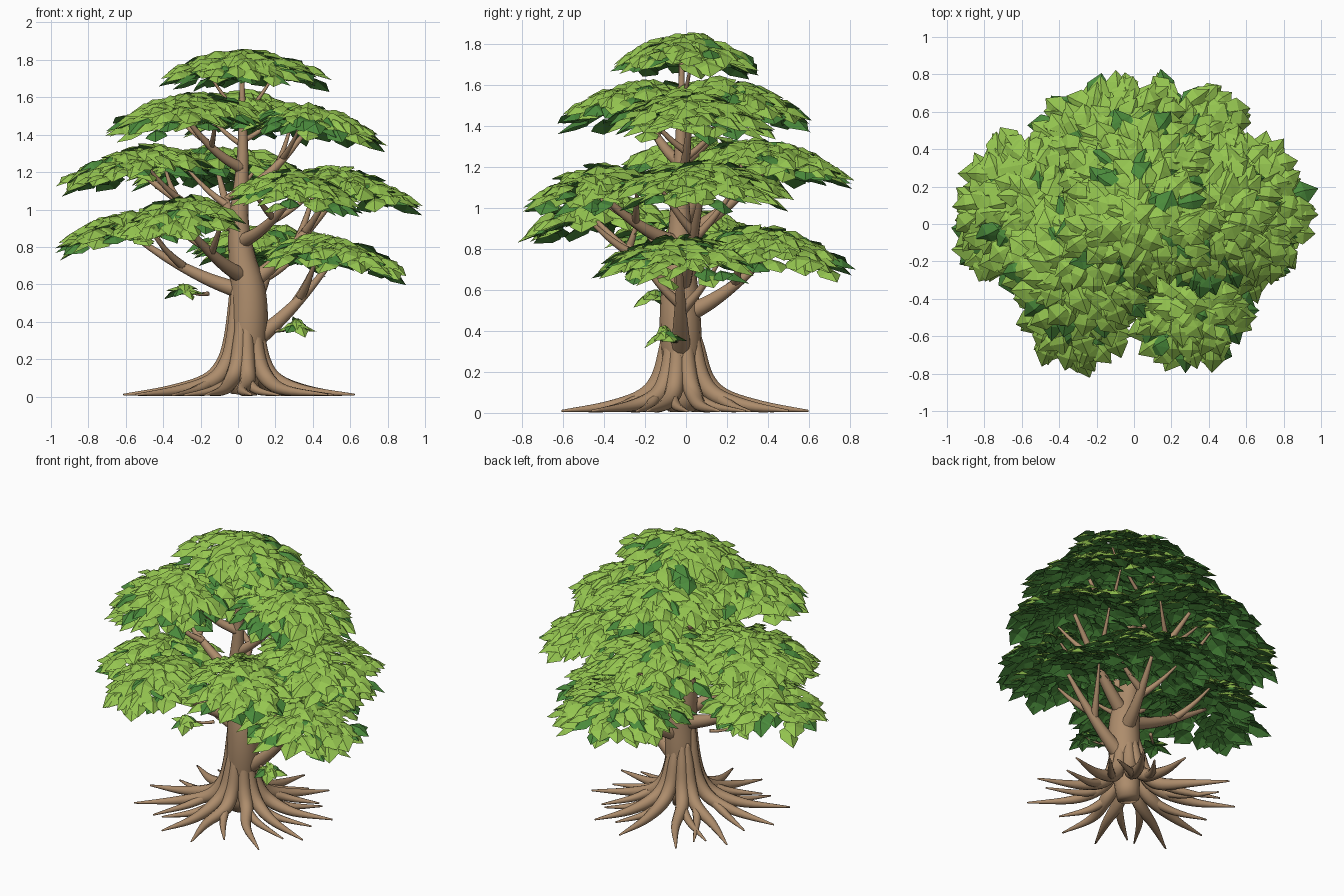
import bpy, bmesh, math, random
from mathutils import Vector as V

if "Cube" in bpy.data.objects:
    bpy.data.objects.remove(bpy.data.objects["Cube"])

random.seed(7)


def material(name, col):
    m = bpy.data.materials.new(name)
    m.diffuse_color = (*col, 1)
    m.use_nodes = True
    m.node_tree.nodes["Principled BSDF"].inputs["Base Color"].default_value = m.diffuse_color
    return m


BARK = material("bark_brown", (0.42, 0.265, 0.15))
LIGHT = material("leaf_green", (0.30, 0.56, 0.08))
DARK = material("dark_leaf_green", (0.07, 0.26, 0.045))


def finish(bm, name, mats, smooth):
    me = bpy.data.meshes.new(name)
    bm.to_mesh(me)
    bm.free()
    for m in mats:
        me.materials.append(m)
    for p in me.polygons:
        p.use_smooth = smooth
    ob = bpy.data.objects.new(name, me)
    bpy.context.collection.objects.link(ob)


def spline(pts, steps=5):
    """Catmull-Rom through (x, y, z, radius) points."""
    p = [V(q) for q in pts]
    p = [2 * p[0] - p[1]] + p + [2 * p[-1] - p[-2]]
    out = []
    for i in range(1, len(p) - 2):
        a, b, c, d = p[i - 1:i + 3]
        for k in range(steps):
            t = k / steps
            out.append(0.5 * (2 * b + (c - a) * t + (2 * a - 5 * b + 4 * c - d) * t * t
                              + (3 * b - a - 3 * c + d) * t ** 3))
    return out + [p[-2]]


def tube(bm, pts, sides=10):
    """Tapered round limb, kept above the ground."""
    path = spline(pts)
    pos = [q.xyz for q in path]
    d = (pos[-1] - pos[0]).normalized()
    u = V((1, 0, 0)) if abs(d.x) < abs(d.y) else V((0, 1, 0))
    rings = []
    for i, q in enumerate(path):
        t = (pos[min(i + 1, len(pos) - 1)] - pos[max(i - 1, 0)]).normalized()
        u = (u - t * u.dot(t)).normalized()
        w = t.cross(u)
        r = max(q[3], 0.003)
        ring = []
        for k in range(sides):
            a = math.tau * k / sides
            v = pos[i] + (u * math.cos(a) + w * math.sin(a)) * r
            v.z = max(v.z, 0)
            ring.append(bm.verts.new(v))
        rings.append(ring)
    for a, b in zip(rings, rings[1:]):
        for k in range(sides):
            j = (k + 1) % sides
            bm.faces.new((a[k], a[j], b[j], b[k]))
    bm.faces.new(rings[0][::-1])
    bm.faces.new(rings[-1])


def leaf(bm, centre, heading, pitch, length, width, dark):
    """Thin pointed leaf folded along its midrib, with a dark underside."""
    h = V((math.cos(heading), math.sin(heading), 0))
    side = V((-h.y, h.x, 0))
    f = h * math.cos(pitch) - V((0, 0, math.sin(pitch)))
    up = f.cross(side)
    roll = random.uniform(-0.3, 0.3)
    side, up = side * math.cos(roll) + up * math.sin(roll), up * math.cos(roll) - side * math.sin(roll)

    def pt(x, y, z):
        return bm.verts.new(centre + side * x * width + f * (y - 0.45) * length + up * z * length)
    b, top, low, tip = pt(0, 0, 0), pt(0, 0.45, 0.1), pt(0, 0.45, 0.03), pt(0, 1, -0.08)
    for s in (-1, 1):
        e, g = pt(s * 0.38, 0.1, -0.1), pt(s * 0.5, 0.5, -0.09)
        for m, sign, mat in ((top, 1, dark), (low, -1, 1)):
            for tri in ((b, m, e), (e, m, g), (g, m, tip)):
                face = bm.faces.new(tri)
                face.material_index = mat
                face.normal_update()
                if face.normal.dot(up) * sign < 0:
                    face.normal_flip()


# Trunk, leaning gently and tapering to the crown
TRUNK = [(0.03, -0.02, 0.01, 0.07), (0.055, -0.025, 0.33, 0.1), (0.055, -0.03, 0.55, 0.095),
         (0.02, -0.03, 0.75, 0.072), (0.005, -0.03, 0.95, 0.052), (0.025, -0.025, 1.3, 0.03),
         (0.02, -0.02, 1.78, 0.008)]
bm = bmesh.new()
tube(bm, TRUNK, 16)
finish(bm, "trunk", [BARK], True)
AXIS = spline(TRUNK)


def trunk_point(z):
    return min(AXIS, key=lambda q: abs(q.z - z)).xyz


# Buttress roots flowing down the trunk and over the ground, each with a fork
bm = bmesh.new()
ROOTS = 11
for i in range(ROOTS):
    a = math.tau * (i + 0.5 + 0.2 * (i % 2)) / ROOTS
    reach = random.uniform(0.6, 0.68)
    bend = random.uniform(-0.12, 0.12)
    high = random.uniform(0.42, 0.62)

    def on(rad, turn, z, thick):
        k = 1 - min(rad / 0.4, 1)
        return (rad * math.cos(a + turn) + 0.045 * k, rad * math.sin(a + turn) - 0.025 * k, z, thick)
    tube(bm, [on(0.06, 0, high, 0.02), on(0.078, 0, 0.32, 0.036), on(0.115, 0, 0.17, 0.043),
              on(0.2, 0, 0.08, 0.041), on(0.38, bend, 0.032, 0.027), on(reach, bend * 0.3, 0.01, 0.005)])
    s = 1 if bend < 0 else -1
    tube(bm, [on(0.2, 0, 0.075, 0.03), on(0.33, 0.17 * s, 0.03, 0.022),
              on(reach - 0.1, 0.3 * s, 0.008, 0.005)], 8)
finish(bm, "roots", [BARK], True)


def branch(bm, start, end, r0, r1, sag, sides=10):
    """Tapered limb that dips by sag between its ends; returns its centre points."""
    pts = []
    for k in range(4):
        t = k / 3
        p = start.lerp(end, t) - V((0, 0, sag * math.sin(math.pi * t)))
        pts.append(p)
    tube(bm, [(*p, r0 + (r1 - r0) * k / 3) for k, p in enumerate(pts)], sides)
    return pts


def pad(name, x0, y0, top, rx, ry, tilt):
    """Shallow dome of two loose leaf layers, tilted away from the trunk."""
    bm = bmesh.new()
    out = V((x0, y0)).normalized()
    for density, lower, dark_share in ((470, 0, 0.08), (330, 0.032, 0.35)):
        count = int(rx * ry * density)
        for i in range(count):
            r = math.sqrt((i + 0.4) / count)
            a = i * 2.39996 + random.uniform(-0.3, 0.3)
            x, y = r * math.cos(a), r * math.sin(a)
            z = top - 0.02 - 0.115 * r * r - tilt * (x * out.x + y * out.y) - lower
            c = V((x0 + x * (rx - 0.07), y0 + y * (ry - 0.07), z + random.uniform(-0.018, 0.014)))
            heading = math.atan2(y * ry, x * rx) + random.uniform(-0.6, 0.6)
            leaf(bm, c, heading, 0.1 + 0.3 * r + random.uniform(-0.15, 0.15),
                 random.uniform(0.13, 0.17), random.uniform(0.11, 0.145), random.random() < dark_share)
    finish(bm, name + "_leaves", [LIGHT, DARK], False)


# Leaf pads: centre x, y, top z, radius x, radius y, height where the limb leaves the trunk
PADS = {
    "upper_left": (-0.28, -0.22, 1.62, 0.45, 0.43, 1.23),
    "upper_right": (0.38, 0.02, 1.57, 0.44, 0.43, 1.1),
    "upper_back": (0.03, 0.23, 1.63, 0.45, 0.41, 1.25),
    "middle_left": (-0.54, 0.1, 1.34, 0.45, 0.46, 0.9),
    "middle_right": (0.55, 0.08, 1.23, 0.45, 0.46, 0.6),
    "middle_front": (0.30, -0.43, 1.21, 0.37, 0.40, 0.82),
    "middle_back": (-0.11, 0.41, 1.34, 0.5, 0.42, 0.86),
    "lower_left": (-0.58, 0, 1.0, 0.42, 0.42, 0.54),
    "lower_front": (-0.30, -0.44, 1.07, 0.36, 0.39, 0.64),
    "lower_right": (0.51, -0.03, 0.86, 0.42, 0.44, 0.3),
    "lower_back": (0.2, 0.41, 0.91, 0.5, 0.42, 0.45),
}
limbs = bmesh.new()
for name, (x, y, top, rx, ry, z0) in PADS.items():
    pad(name, x, y, top, rx, ry, 0.05)
    r0 = 0.062 - 0.024 * z0
    pts = branch(limbs, trunk_point(z0), V((x, y, top - 0.13)), r0, 0.011, 0.035)
    # Forked twigs rising into the leaf pad
    a, b = pts[1].lerp(pts[2], 0.6), pts[3]
    d = b - a
    across = V((-d.y, d.x, 0)).normalized() * 0.2
    for s in (1, -1):
        start = a.lerp(b, 0.1 - 0.08 * s)
        end = b - d * 0.4 + across * s
        end.z = b.z + 0.02
        branch(limbs, start, end, r0 * 0.5, 0.007, 0.015, 8)

# Crown pad and its twigs
pad("crown", 0.03, 0, 1.855, 0.48, 0.37, 0)
for s in (-1, 1):
    branch(limbs, trunk_point(1.5), V((0.02 + 0.18 * s, 0.03 * s, 1.73)), 0.014, 0.006, 0.01, 8)

# Low sprigs on short shoots
for name, x, y, z in (("left_sprig", -0.29, -0.15, 0.58), ("right_sprig", 0.31, -0.1, 0.385)):
    tip = V((x, y, z))
    branch(limbs, V((x * 0.55, -0.03, z - 0.03)), tip, 0.012, 0.005, 0.015, 8)
    bm = bmesh.new()
    for i in range(11):
        a = i * 2.39996
        r = 0.02 + 0.005 * i
        leaf(bm, tip + V((r * math.cos(a), r * math.sin(a), 0.012 - 0.004 * i)), a,
             random.uniform(0, 0.7), 0.11, 0.075, i % 4 == 3)
    finish(bm, name + "_leaves", [LIGHT, DARK], False)
finish(limbs, "branches", [BARK], True)
